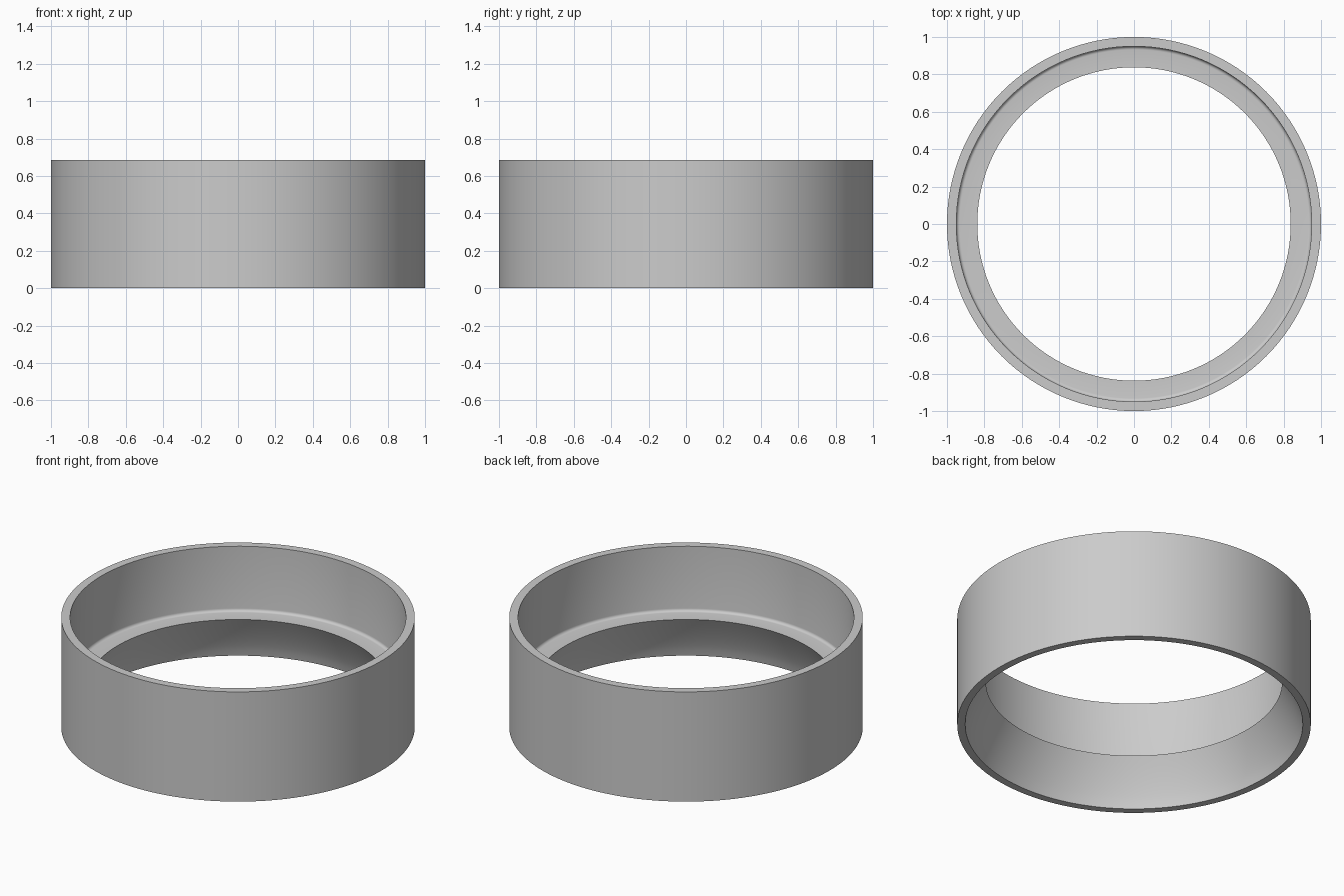
import bpy
import bmesh
import math

cube = bpy.data.objects.get("Cube")
if cube:
    bpy.data.objects.remove(cube, do_unlink=True)

SEGMENTS = 128
HEIGHT = 0.685
OUTER, WALL, RIM, BORE = 1.0, 0.95, 0.955, 0.838
LEDGE = 0.28
FILLET = 0.018

# Single flat grey
grey = bpy.data.materials.new("light grey")
grey.use_nodes = True
colour = (0.6, 0.6, 0.6, 1.0)
grey.diffuse_color = colour
grey.node_tree.nodes["Principled BSDF"].inputs["Base Color"].default_value = colour

# Cross-section: outer wall, top rim and upper inner wall
profile = [(OUTER, 0), (OUTER, HEIGHT), (WALL, HEIGHT)]

# Rounded corner where the inner wall meets the ledge
for i in range(6):
    a = math.radians(90) * i / 5
    profile.append((WALL - FILLET + FILLET * math.cos(a),
                    LEDGE + FILLET - FILLET * math.sin(a)))

# Ledge edge, then the underside flaring gently out to the bottom rim
STEPS = 8
for i in range(STEPS + 1):
    t = 1 - i / STEPS
    profile.append((RIM - (RIM - BORE) * t ** 1.3, LEDGE * t))

# Revolve the closed cross-section
bm = bmesh.new()
verts = [bm.verts.new((r, 0, z)) for r, z in profile]
edges = [bm.edges.new((v, verts[(i + 1) % len(verts)])) for i, v in enumerate(verts)]
bmesh.ops.spin(bm, geom=verts + edges, cent=(0, 0, 0), axis=(0, 0, 1),
               angle=math.tau, steps=SEGMENTS, use_merge=True)
bmesh.ops.remove_doubles(bm, verts=bm.verts, dist=0.0001)
bmesh.ops.recalc_face_normals(bm, faces=bm.faces)
mesh = bpy.data.meshes.new("stepped_ring")
bm.to_mesh(mesh)
bm.free()

ring = bpy.data.objects.new("stepped_ring", mesh)
bpy.context.collection.objects.link(ring)
mesh.materials.append(grey)

# Smooth walls with crisp rims
bpy.ops.object.select_all(action="DESELECT")
ring.select_set(True)
bpy.context.view_layer.objects.active = ring
bpy.ops.object.shade_smooth_by_angle(angle=math.radians(30))
